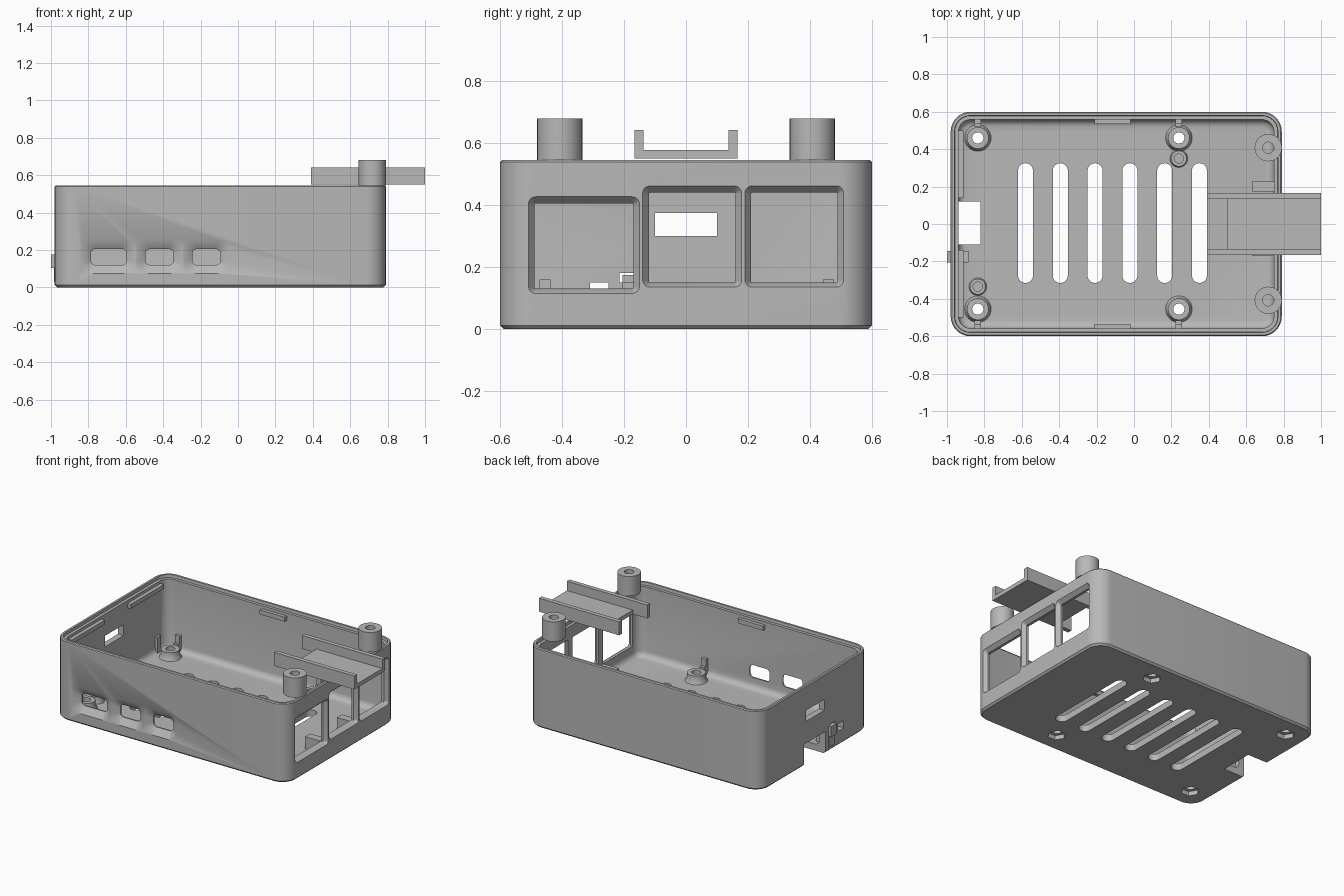
import bpy, bmesh
from math import sin, cos, pi

cube = bpy.data.objects.get("Cube")
if cube:
    bpy.data.objects.remove(cube)

grey = bpy.data.materials.new("case grey")
grey.use_nodes = True
grey.diffuse_color = (0.48, 0.48, 0.48, 1)
grey.node_tree.nodes["Principled BSDF"].inputs["Base Color"].default_value = grey.diffuse_color


def ring(u, v, r, n=32):
    return [(u + r * cos(2 * pi * i / n), v + r * sin(2 * pi * i / n)) for i in range(n)]


def rounded(u0, u1, v0, v1, r, n=8):
    pts = []
    corners = [(u1 - r, v1 - r), (u0 + r, v1 - r), (u0 + r, v0 + r), (u1 - r, v0 + r)]
    for k, (u, v) in enumerate(corners):
        for i in range(n + 1):
            a = pi / 2 * (k + i / n)
            pts.append((u + r * cos(a), v + r * sin(a)))
    return pts


def finish(name, bm):
    bmesh.ops.recalc_face_normals(bm, faces=bm.faces)
    mesh = bpy.data.meshes.new(name)
    bm.to_mesh(mesh)
    bm.free()
    mesh.materials.append(grey)
    ob = bpy.data.objects.new(name, mesh)
    bpy.context.collection.objects.link(ob)
    return ob


def loft(name, sections, axis="z", closed=False):
    """Skin a list of (position along axis, outline) sections."""
    place = {"z": lambda u, v, w: (u, v, w),
             "y": lambda u, v, w: (u, w, v),
             "x": lambda u, v, w: (w, u, v)}[axis]
    bm = bmesh.new()
    loops = [[bm.verts.new(place(u, v, w)) for u, v in pts] for w, pts in sections]
    pairs = list(zip(loops, loops[1:]))
    if closed:
        pairs.append((loops[-1], loops[0]))
    else:
        bm.faces.new(loops[0])
        bm.faces.new(loops[-1])
    for a, b in pairs:
        for i in range(len(a)):
            j = (i + 1) % len(a)
            bm.faces.new((a[i], a[j], b[j], b[i]))
    return finish(name, bm)


def box(name, x0, x1, y0, y1, z0, z1):
    return loft(name, [(z, [(x0, y0), (x1, y0), (x1, y1), (x0, y1)]) for z in (z0, z1)])


def tube(name, x, y, r_base, r, hole, z0, z1, flare=0.03):
    return loft(name, [(z0, ring(x, y, r_base)), (z0 + flare, ring(x, y, r)),
                       (z1, ring(x, y, r)), (z1, ring(x, y, hole)),
                       (z0, ring(x, y, hole))], closed=True)


def select(ob):
    bpy.ops.object.select_all(action="DESELECT")
    ob.select_set(True)
    bpy.context.view_layer.objects.active = ob


def cut(target, cutter):
    select(target)
    mod = target.modifiers.new("cut", "BOOLEAN")
    mod.operation, mod.solver, mod.object = "DIFFERENCE", "EXACT", cutter
    bpy.ops.object.modifier_apply(modifier=mod.name)
    bpy.data.objects.remove(cutter)


# Case shell: outside, stepped rim, inside and filleted floor in one skin
TOP, FLOOR, WALL = 0.545, 0.045, 0.042


def outline(inset):
    return rounded(-0.98 + inset, 0.79 - inset, -0.6 + inset, 0.6 - inset, 0.105 - inset)


profile = [(0, 0.012), (0.012, 0), (TOP - 0.006, 0), (TOP, 0.006), (TOP, 0.02),
           (TOP - 0.02, 0.022), (TOP - 0.02, WALL)]
for i in range(5):
    a = pi / 2 * i / 4
    profile.append((FLOOR + 0.04 * (1 - sin(a)), WALL + 0.04 * (1 - cos(a))))
case = loft("case_shell", [(z, outline(d)) for z, d in profile])

# Floor vents
for i in range(6):
    x = -0.58 + i * 0.186
    slot = rounded(x - 0.04, x + 0.04, -0.315, 0.325, 0.0395)
    cut(case, loft("vent", [(-0.1, slot), (0.1, slot)]))

# Flared ports in the front wall
for x0, x1 in ((-0.835, -0.547), (-0.543, -0.296), (-0.292, -0.045)):
    outer = rounded(x0, x1, 0.075, 0.255, 0.06)
    inner = rounded(x0 + 0.048, x1 - 0.048, 0.12, 0.205, 0.025)
    cut(case, loft("port", [(-0.7, outer), (-0.6, outer), (-0.568, inner), (-0.5, inner)], "y"))

# Flared windows in the right-hand wall
for y0, y1, z0, z1 in ((-0.49, -0.17, 0.13, 0.405), (-0.12, 0.16, 0.15, 0.44),
                       (0.21, 0.49, 0.15, 0.44)):
    inner = rounded(y0, y1, z0, z1, 0.004)
    outer = rounded(y0 - 0.02, y1 + 0.02, z0 - 0.015, z1 + 0.022, 0.024)
    cut(case, loft("window", [(0.65, inner), (0.765, inner), (0.79, outer), (0.9, outer)], "x"))

# Card notch, slot and small openings in the opposite wall
for y0, y1, z0, z1, x1 in ((-0.11, 0.12, -0.1, 0.15, -0.82), (-0.1, 0.1, 0.3, 0.375, -0.9),
                           (-0.31, -0.25, 0.1, 0.15, -0.9), (-0.215, -0.165, 0.15, 0.18, -0.9)):
    cut(case, box("opening", -1.1, x1, y0, y1, z0, z1))

# Board standoffs with screw holes and hexagonal nut recesses below
for x in (-0.835, 0.24):
    for y in (-0.455, 0.46):
        cut(case, loft("nut", [(z, ring(x, y, 0.058, 6)) for z in (-0.1, 0.03)]))
        cut(case, loft("hole", [(z, ring(x, y, 0.03)) for z in (-0.1, 0.2)]))
        tube("standoff", x, y, 0.075, 0.058, 0.03, 0.038, 0.1)
        s = 1 if y > 0 else -1
        ya, yb = sorted((y + s * 0.06, s * 0.562))
        box("standoff_rib", x - 0.017, x + 0.017, ya, yb, 0.03, 0.11)
        ya, yb = sorted((s * 0.535, s * 0.562))
        box("board_clip", x - 0.017, x + 0.017, ya, yb, 0.03, 0.16)
        if x < 0:
            box("end_clip", -0.945, -0.92, y - 0.018, y + 0.018, 0.03, 0.16)

# Locating sockets beside two standoffs
for x, y in ((0.24, 0.35), (-0.835, -0.335)):
    tube("locating_socket", x, y, 0.05, 0.042, 0.025, 0.038, 0.09, 0.02)

# Board rests behind the window pillars
for y in (-0.145, 0.2):
    box("board_rest", 0.63, 0.75, y - 0.027, y + 0.027, 0.03, 0.13)

# Indicator holder on the end wall
box("indicator_holder", -0.985, -0.885, -0.205, -0.145, 0.03, 0.15)
box("indicator_lip", -1.0, -0.97, -0.205, -0.145, 0.105, 0.175)

# Snap ridges near the rim
for s in (-1, 1):
    ya, yb = sorted((s * 0.535, s * 0.562))
    box("side_ridge", -0.21, -0.02, ya, yb, 0.475, 0.505)
    ya, yb = sorted((s * 0.14, s * 0.5))
    box("end_ridge", -0.942, -0.912, ya, yb, 0.475, 0.505)

# Lid posts and open tray above the windows
for y in (-0.408, 0.408):
    tube("screw_post", 0.718, y, 0.073, 0.073, 0.03, TOP, 0.68)
box("tray_plate", 0.5, 1.0, -0.165, 0.165, 0.55, 0.578)
for y0, y1 in ((-0.167, -0.137), (0.137, 0.167)):
    box("tray_rail", 0.39, 1.0, y0, y1, 0.55, 0.642)

for ob in bpy.context.collection.objects:
    if ob.type == "MESH" and grey.name in ob.data.materials:
        select(ob)
        bpy.ops.object.shade_smooth_by_angle(angle=0.6)
